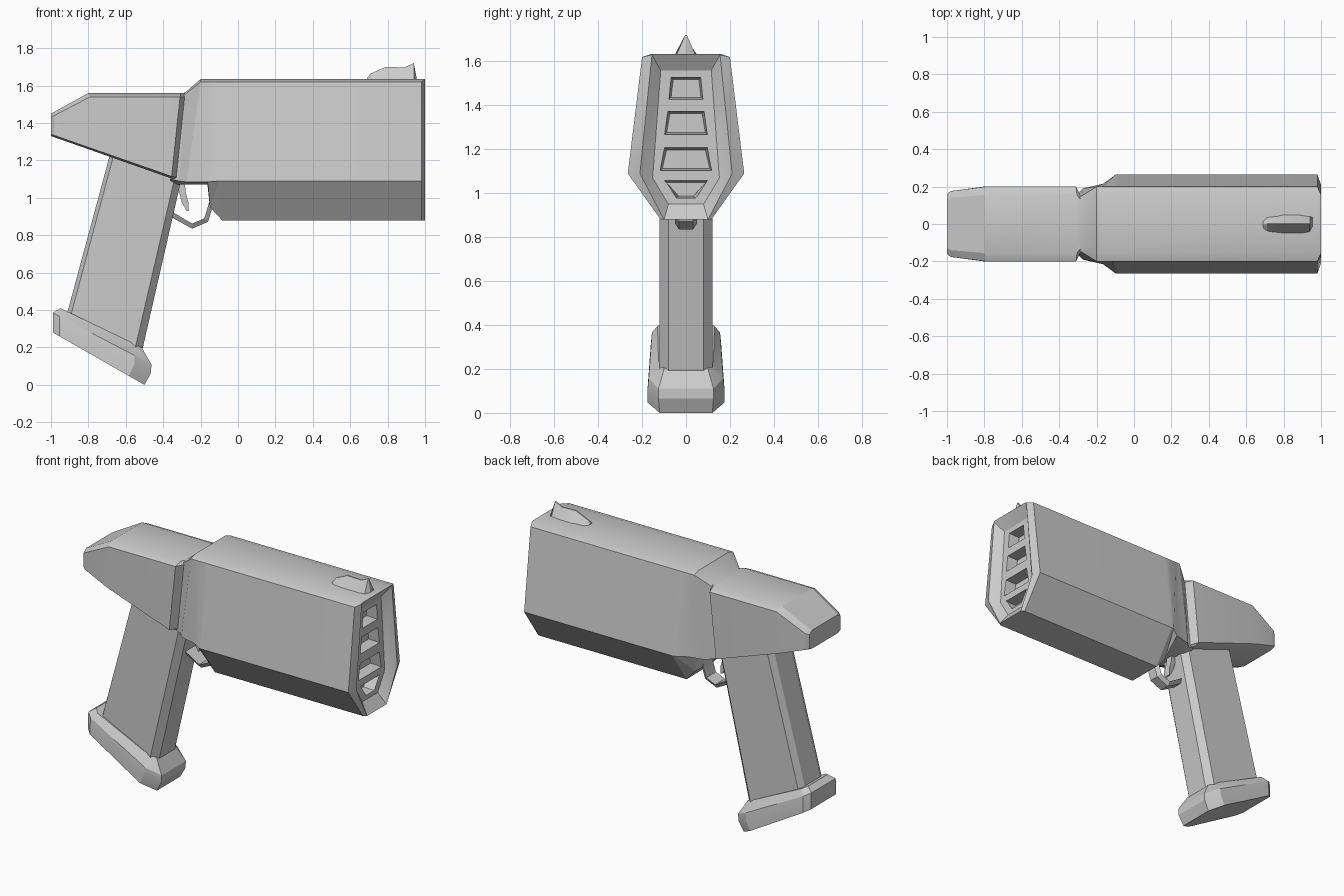
import bpy, bmesh, math


def loft(name, stations):
    """Skin mirrored half rings of (x, y, z) points and cap both ends."""
    bm = bmesh.new()
    rings = []
    for half in stations:
        pts = list(half) + [(x, -y, z) for x, y, z in reversed(half)]
        rings.append([bm.verts.new(p) for p in pts])
    n = len(rings[0])
    for a, b in zip(rings, rings[1:]):
        for i in range(n):
            j = (i + 1) % n
            bm.faces.new((a[i], a[j], b[j], b[i]))
    bm.faces.new(rings[0])
    bm.faces.new(rings[-1])
    bmesh.ops.recalc_face_normals(bm, faces=bm.faces)
    mesh = bpy.data.meshes.new(name)
    bm.to_mesh(mesh)
    bm.free()
    ob = bpy.data.objects.new(name, mesh)
    bpy.context.collection.objects.link(ob)
    return ob


def select(ob):
    bpy.ops.object.select_all(action='DESELECT')
    ob.select_set(True)
    bpy.context.view_layer.objects.active = ob


def full(x):
    """Full barrel housing cross-section."""
    return [(x, .155, 1.635), (x, .2, 1.62), (x, .265, 1.09), (x, .115, .88)]


# Barrel housing: neck, flared back, long body, rim and recessed muzzle
body = loft("barrel_housing", [
    [(-.32, .11, 1.55), (-.32, .145, 1.54), (-.36, .145, 1.1), (-.36, .1, 1.08)],
    [(-.28, .12, 1.565), (-.28, .15, 1.555), (-.315, .15, 1.09), (-.315, .1, 1.07)],
    [(-.2, .155, 1.635), (-.2, .2, 1.62), (-.275, .19, 1.085), (-.275, .11, 1.07)],
    [(-.17, .155, 1.635), (-.17, .2, 1.62), (-.165, .215, 1.085), (-.16, .11, 1.07)],
    [(-.12, .155, 1.635), (-.12, .2, 1.62), (-.1, .263, 1.09), (-.15, .115, .95)],
    [(-.08, .155, 1.635), (-.08, .2, 1.62), (-.085, .265, 1.09), (-.085, .115, .88)],
    full(.98),
    [(1, .145, 1.635), (1, .155, 1.63), (1, .21, 1.09), (1, .1, .88)],
    [(.95, .1, 1.56), (.95, .115, 1.56), (.95, .152, 1.07), (.95, .08, .95)],
])

# Four tapered vents cut into the muzzle
vents = [(.07, .08, 1.425, 1.53), (.085, .1, 1.265, 1.375),
         (.1, .12, 1.1, 1.21), (.1, .045, .975, 1.06)]
for top, bottom, z0, z1 in vents:
    cutter = loft("vent_cutter", [
        [(x, top - d, z1 - d), (x, bottom - d, z0 + d)]
        for x, d in ((.88, .012), (.97, 0))])
    cutter.hide_render = True
    mod = body.modifiers.new("vent", 'BOOLEAN')
    mod.operation = 'DIFFERENCE'
    mod.solver = 'EXACT'
    mod.object = cutter
    select(body)
    bpy.ops.object.modifier_apply(modifier=mod.name)
    bpy.data.objects.remove(cutter)

# Rear receiver tapering to the back
loft("rear_receiver", [
    [(-1, .13, 1.45), (-1, .16, 1.43), (-1, .16, 1.34), (-1, .13, 1.33)],
    [(-.98, .14, 1.461), (-.98, .176, 1.441), (-.98, .176, 1.333), (-.98, .14, 1.323)],
    [(-.8, .155, 1.56), (-.79, .2, 1.54), (-.8, .2, 1.27), (-.8, .16, 1.26)],
    [(-.305, .155, 1.56), (-.31, .2, 1.54), (-.355, .2, 1.115), (-.355, .16, 1.103)],
    [(-.285, .13, 1.56), (-.285, .15, 1.54), (-.33, .15, 1.11), (-.33, .13, 1.095)],
])


# Slanted grip with chamfered edges
def grip_ring(xb, zb, xf, zf):
    def at(t, y):
        return (xb + (xf - xb) * t, y, zb + (zf - zb) * t)
    return [at(0, .08), at(.05, .12), at(.91, .12), at(1, .08)]


loft("grip", [grip_ring(-.925, .34, -.52, .15), grip_ring(-.685, 1.23, -.305, 1.09)])


# Base plate under the grip, stacked in levels
def plate_ring(xb, zb, xf, zf, w_back, w_front, nose):
    def at(t, y):
        return (xb + (xf - xb) * t, y, zb + (zf - zb) * t)
    return [at(0, w_back - .03), at(.07, w_back), at(.83, w_front), at(1, nose)]


loft("grip_base", [
    plate_ring(-.99, .28, -.5, 0, .16, .175, .12),
    plate_ring(-.99, .335, -.465, .065, .16, .175, .125),
    plate_ring(-.99, .385, -.463, .11, .155, .17, .125),
    plate_ring(-.95, .41, -.515, .2, .13, .125, .1),
])

# Trigger guard: outer and inner edges of a bent strip
outer = [(-.37, .91), (-.345, .89), (-.245, .835), (-.16, .872), (-.13, .97), (-.13, 1.08)]
inner = [(-.37, .94), (-.335, .915), (-.245, .862), (-.18, .89), (-.153, .98), (-.153, 1.08)]
loft("trigger_guard", [[(xo, .032, zo), (xi, .05, zi)]
                       for (xo, zo), (xi, zi) in zip(outer, inner)])

# Trigger: curved tapering blade
blade = [(-.33, -.285, 1.09), (-.315, -.28, 1.03), (-.3, -.265, .975), (-.275, -.265, .93)]
loft("trigger", [[(xb, .02, z), (xf, .025, z)] for xb, xf, z in blade])

# Front sight: ridged fin with a triangular section
fin = [(.69, .035, 1.64), (.71, .045, 1.665), (.79, .054, 1.7),
       (.89, .054, 1.697), (.94, .045, 1.72), (.955, .04, 1.64)]
loft("front_sight", [[(x, .004, z), (x, w, 1.625)] for x, w, z in fin])

# Soft shading across shallow angles, crisp edges elsewhere
for ob in list(bpy.context.scene.objects):
    select(ob)
    bpy.ops.object.shade_smooth_by_angle(angle=math.radians(25))
